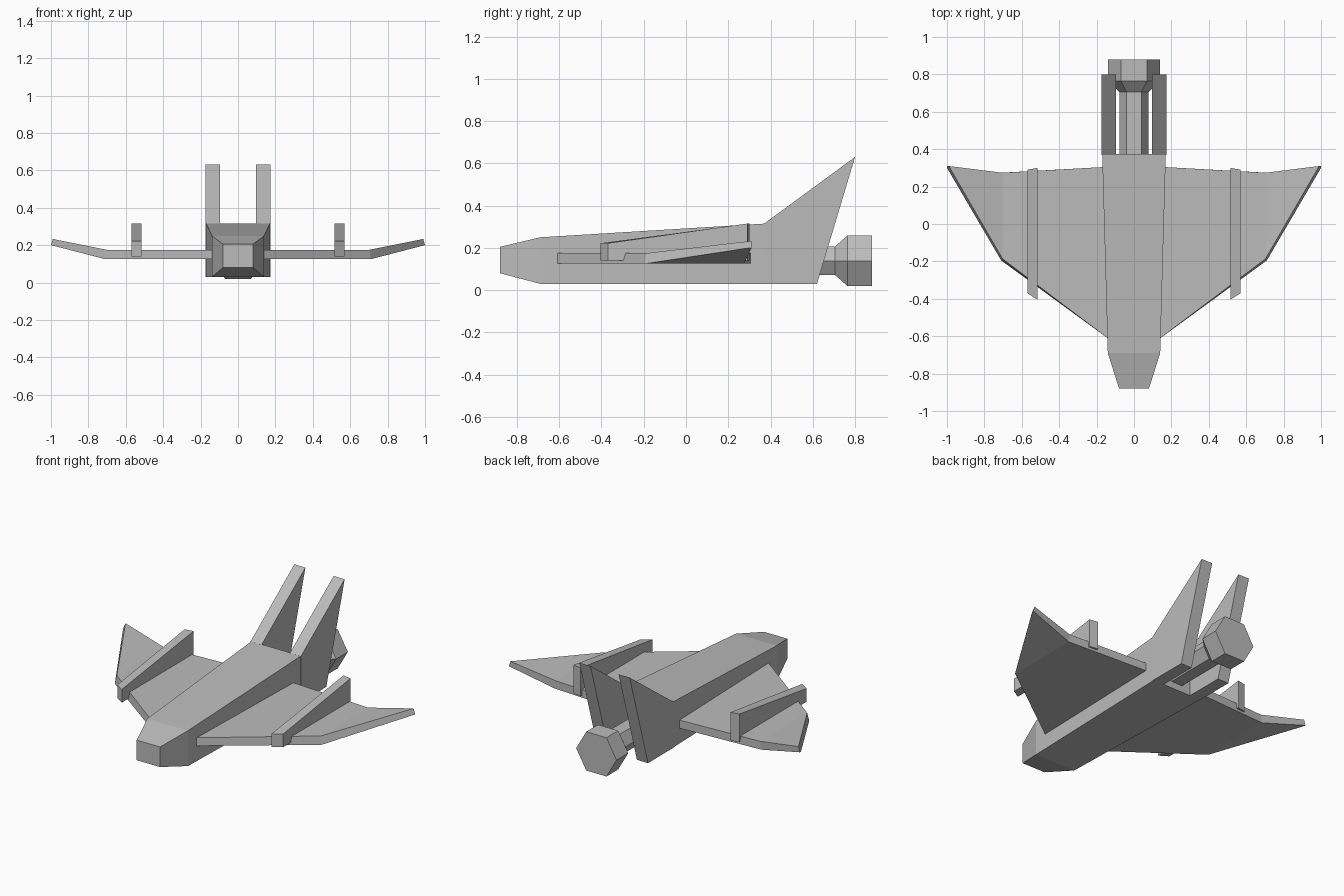
import bpy, bmesh
from math import radians
from mathutils import Matrix

cube = bpy.data.objects.get("Cube")
if cube:
    bpy.data.objects.remove(cube, do_unlink=True)

grey = bpy.data.materials.new("hull grey")
grey.use_nodes = True
colour = (0.5, 0.5, 0.5, 1)
grey.diffuse_color = colour
grey.node_tree.nodes["Principled BSDF"].inputs["Base Color"].default_value = colour


def finish(name, bm, mirror=False):
    bmesh.ops.recalc_face_normals(bm, faces=bm.faces)
    mesh = bpy.data.meshes.new(name)
    bm.to_mesh(mesh)
    bm.free()
    mesh.materials.append(grey)
    obj = bpy.data.objects.new(name, mesh)
    bpy.context.collection.objects.link(obj)
    if mirror:
        obj.modifiers.new("mirror", 'MIRROR')
    return obj


def loft(name, rings, mirror=False):
    """Skin a row of matching point rings and cap both ends."""
    bm = bmesh.new()
    rows = [[bm.verts.new(p) for p in ring] for ring in rings]
    for a, b in zip(rows, rows[1:]):
        for i in range(len(a)):
            j = (i + 1) % len(a)
            bm.faces.new((a[i], a[j], b[j], b[i]))
    bm.faces.new(rows[0])
    bm.faces.new(rows[-1])
    return finish(name, bm, mirror)


def section(y, w, z0, z1):
    return [(-w, y, z0), (w, y, z0), (w, y, z1), (-w, y, z1)]


# Fuselage: tapered box with a blunt nose
loft("fuselage", [section(-0.88, 0.08, 0.08, 0.205),
                  section(-0.69, 0.14, 0.03, 0.25),
                  section(0.375, 0.17, 0.03, 0.315)])


# Wings: flat inner panel and raised tip panel, leading edge slanted
def rib(x, front, back, z0, z1, slant):
    return [(x, front, z0), (x, back, z0),
            (x - slant, back, z1), (x - slant, front + slant, z1)]


loft("wings", [rib(0.10, -0.64, 0.308, 0.125, 0.175, 0),
               rib(0.71, -0.195, 0.274, 0.125, 0.175, 0.008),
               rib(1.0, 0.30, 0.31, 0.20, 0.233, 0.01)], mirror=True)


# Wing rails: wedges with a slanted front end
def rail_side(x, front, back):
    return [(x, front, 0.14), (x, back, 0.14),
            (x, back, 0.315), (x, front, 0.222)]


loft("wing_rails", [rail_side(0.515, -0.405, 0.30),
                    rail_side(0.57, -0.37, 0.29)], mirror=True)

# Tail fins: swept plates running down to the belly
fin = [(0.37, 0.03), (0.62, 0.03), (0.80, 0.63), (0.37, 0.315)]
loft("tail_fins", [[(x, y, z) for y, z in fin] for x in (0.097, 0.173)],
     mirror=True)

# Engine: hexagonal pipe flaring into a wider nozzle
bm = bmesh.new()
previous = None
for y, r in ((0.36, 0.078), (0.705, 0.078), (0.765, 0.139), (0.88, 0.139)):
    place = (Matrix.Translation((0, y, 0.139)) @ Matrix.Rotation(radians(90), 4, 'X')
             @ Matrix.Rotation(radians(30), 4, 'Z'))
    ring = bmesh.ops.create_circle(bm, segments=6, radius=r, matrix=place,
                                   cap_ends=previous is None or y > 0.8)["verts"]
    if previous:
        for i in range(6):
            j = (i + 1) % 6
            bm.faces.new((previous[i], previous[j], ring[j], ring[i]))
    previous = ring
engine = finish("engine", bm)
